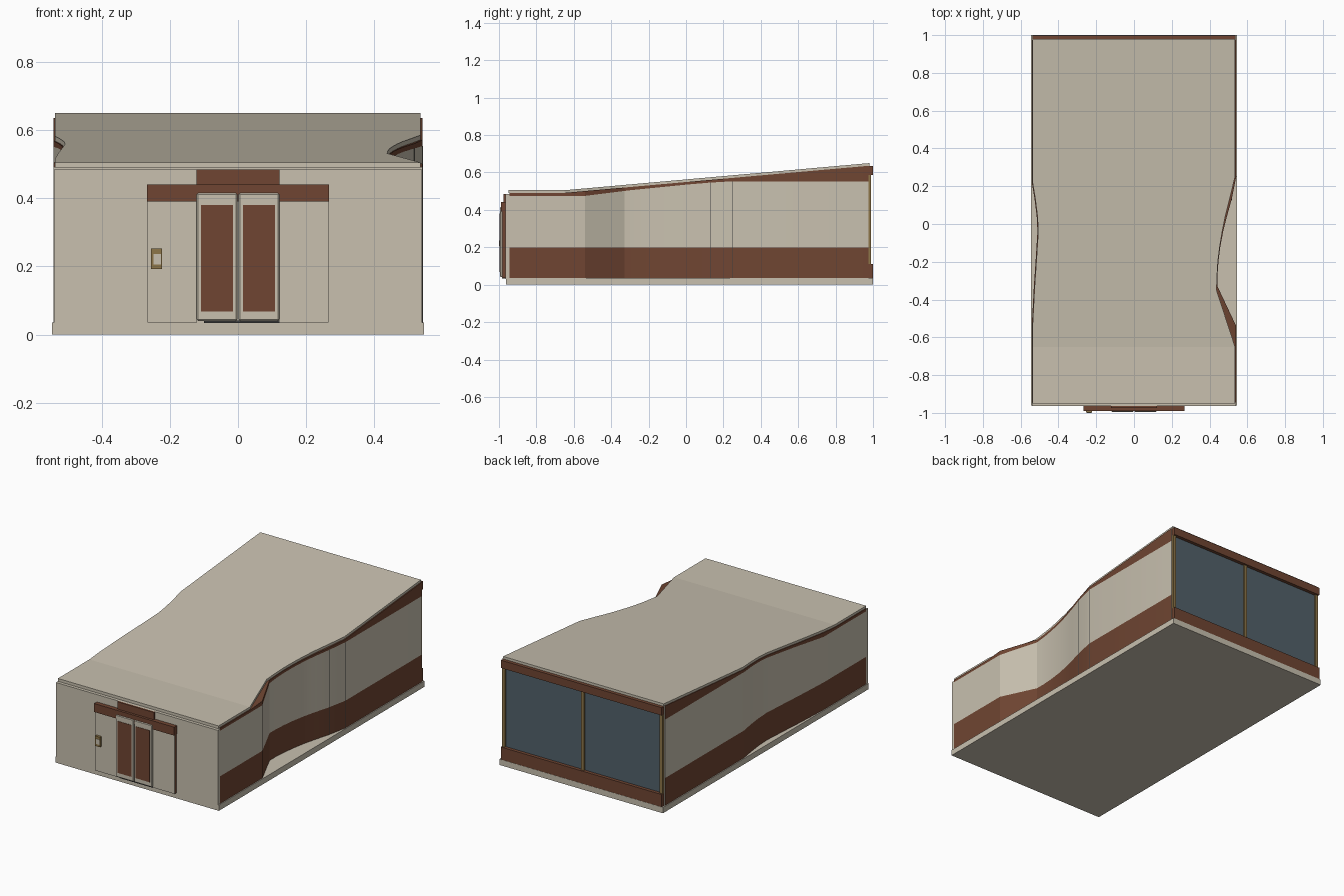
import bpy, bmesh, math
from mathutils import Vector

if "Cube" in bpy.data.objects:
    bpy.data.objects.remove(bpy.data.objects["Cube"])


def material(name, rgb):
    m = bpy.data.materials.new(name)
    m.use_nodes = True
    m.diffuse_color = (*rgb, 1)
    m.node_tree.nodes["Principled BSDF"].inputs["Base Color"].default_value = (*rgb, 1)
    return m


BEIGE = material("beige panel", (0.58, 0.53, 0.43))
BROWN = material("brown trim", (0.16, 0.06, 0.032))
GLASS = material("blue grey glass", (0.085, 0.12, 0.145))
TAN = material("tan metal", (0.27, 0.18, 0.065))
DARK = material("dark sill", (0.05, 0.05, 0.05))


def finish(name, bm, mats):
    bmesh.ops.recalc_face_normals(bm, faces=bm.faces)
    me = bpy.data.meshes.new(name)
    bm.to_mesh(me)
    bm.free()
    for m in mats:
        me.materials.append(m)
    ob = bpy.data.objects.new(name, me)
    bpy.context.collection.objects.link(ob)
    return ob


def box(name, mat, x, y, z, bevel=0):
    bm = bmesh.new()
    bmesh.ops.create_cube(bm, size=1)
    for v in bm.verts:
        v.co = Vector([(r[0] + r[1]) / 2 + c * (r[1] - r[0]) for c, r in zip(v.co, (x, y, z))])
    if bevel:
        bmesh.ops.bevel(bm, geom=bm.edges[:], offset=bevel, segments=1, affect='EDGES')
    return finish(name, bm, [mat])


def lerp(points, y):
    """Piecewise linear value at y."""
    if y <= points[0][0]:
        return points[0][1]
    for (a, p), (b, q) in zip(points, points[1:]):
        if y <= b:
            return p + (q - p) * (y - a) / (b - a)
    return points[-1][1]


# Plan outlines as (y, half width), and heights as (y, z)
right_wall = [(-0.54, 0.541), (-0.33, 0.442), (-0.27, 0.442), (-0.2, 0.447), (-0.12, 0.457),
              (-0.04, 0.472), (0.04, 0.492), (0.13, 0.517), (0.25, 0.541)]
right_roof = [(-0.65, 0.535), (-0.35, 0.437), (-0.27, 0.44), (-0.2, 0.444), (-0.12, 0.454),
              (-0.04, 0.467), (0.04, 0.483), (0.13, 0.506), (0.25, 0.535)]
left_wall = [(-0.54, 0.541), (-0.33, 0.53), (-0.2, 0.521), (-0.04, 0.511), (0.04, 0.515),
             (0.13, 0.526), (0.22, 0.541)]
left_roof = [(y, w - 0.004) for y, w in left_wall]
roof_top = [(-0.65, 0.505), (0.98, 0.65)]
trim_low = [(-0.54, 0.475), (-0.3, 0.505), (0, 0.535), (0.13, 0.546), (0.25, 0.553)]


def loft(name, mats, rows, left, right, levels, pick):
    """Stack of level rings along y; pick(kind, band) gives the material index."""
    bm = bmesh.new()
    grid = []
    for y in rows:
        grid.append([[bm.verts.new((s * lerp(w, y), y, f(y))) for f in levels]
                     for s, w in ((-1, left), (1, right))])

    def face(verts, kind, band=0):
        bm.faces.new(verts).material_index = pick(kind, band)

    for a, b in zip(grid, grid[1:]):
        for side in (0, 1):
            for k in range(len(levels) - 1):
                face((a[side][k], b[side][k], b[side][k + 1], a[side][k + 1]), "side", k)
        for k, kind in ((0, "bottom"), (-1, "top")):
            face((a[0][k], a[1][k], b[1][k], b[0][k]), kind)
    for end in (grid[0], grid[-1]):
        for k in range(len(levels) - 1):
            face((end[0][k], end[1][k], end[1][k + 1], end[0][k + 1]), "end", k)
    return finish(name, bm, mats)


def rows_for(start, stop, *tables):
    return sorted({start, stop, *(y for t in tables for y, _ in t if start < y < stop)})


# Base slab
box("floor_slab", BEIGE, (-0.546, 0.546), (-0.962, 1.0), (0, 0.035))

# Walls: brown skirting, beige middle, brown fascia under the sloping roof
walls = loft("walls", [BEIGE, BROWN],
             rows_for(-0.945, 0.975, left_wall, right_wall, roof_top, trim_low),
             left_wall, right_wall,
             [lambda y: 0.03, lambda y: 0.2, lambda y: lerp(trim_low, y),
              lambda y: lerp(roof_top, y) - 0.014],
             lambda kind, band: int(kind == "top" or (kind == "side" and band != 1)))

# Roof sheet
loft("roof", [BEIGE], rows_for(-0.95, 0.98, left_roof, right_roof, roof_top),
     left_roof, right_roof,
     [lambda y: lerp(roof_top, y) - 0.015, lambda y: lerp(roof_top, y)],
     lambda kind, band: 0)

# Smooth the curved wall sections only
bpy.ops.object.select_all(action='DESELECT')
walls.select_set(True)
bpy.context.view_layer.objects.active = walls
bpy.ops.object.shade_smooth_by_angle(angle=math.radians(18))

# Wall seams
for y in (0.13, 0.25):
    x = lerp(right_wall, y)
    box("right_wall_seam", DARK, (x - 0.004, x + 0.001), (y - 0.002, y + 0.002),
        (0.035, lerp(trim_low, y)))

# Front wall and entrance
box("front_wall", BEIGE, (-0.54, 0.54), (-0.964, -0.944), (0.03, 0.485))
box("upper_sign_band", BROWN, (-0.122, 0.122), (-0.975, -0.95), (0.435, 0.485))
box("door_header", BROWN, (-0.267, 0.267), (-0.99, -0.955), (0.39, 0.441))
for s in (-1, 1):
    side = "right" if s < 0 else "left"
    box(side + "_entrance_panel", BEIGE, sorted((s * 0.12, s * 0.265)), (-0.983, -0.955), (0.035, 0.39))
    box(side + "_entrance_panel_edge", BROWN, sorted((s * 0.26, s * 0.266)), (-0.98, -0.955), (0.035, 0.39))
    box(side + "_door", BEIGE, sorted((s * 0.002, s * 0.121)), (-0.994, -0.955), (0.04, 0.415), 0.004)
    box(side + "_door_pane", BROWN, sorted((s * 0.014, s * 0.108)), (-0.996, -0.99), (0.068, 0.38))
box("door_sill", DARK, (-0.1, 0.121), (-0.985, -0.955), (0.034, 0.041))

# Keypad beside the doors
box("keypad", TAN, (-0.255, -0.223), (-0.998, -0.98), (0.192, 0.252))
box("keypad_screen", BEIGE, (-0.248, -0.226), (-1.0, -0.996), (0.206, 0.237))

# Rear window wall
box("rear_glass", GLASS, (-0.53, 0.53), (0.972, 0.979), (0.1, 0.6))
box("rear_lower_band", BROWN, (-0.537, 0.537), (0.97, 0.999), (0.035, 0.11))
box("rear_upper_band", BROWN, (-0.537, 0.537), (0.97, 0.999), (0.587, 0.634))
for x in (-0.527, 0, 0.527):
    box("rear_window_post", TAN, (x - 0.01, x + 0.01), (0.97, 0.989), (0.1, 0.59))
